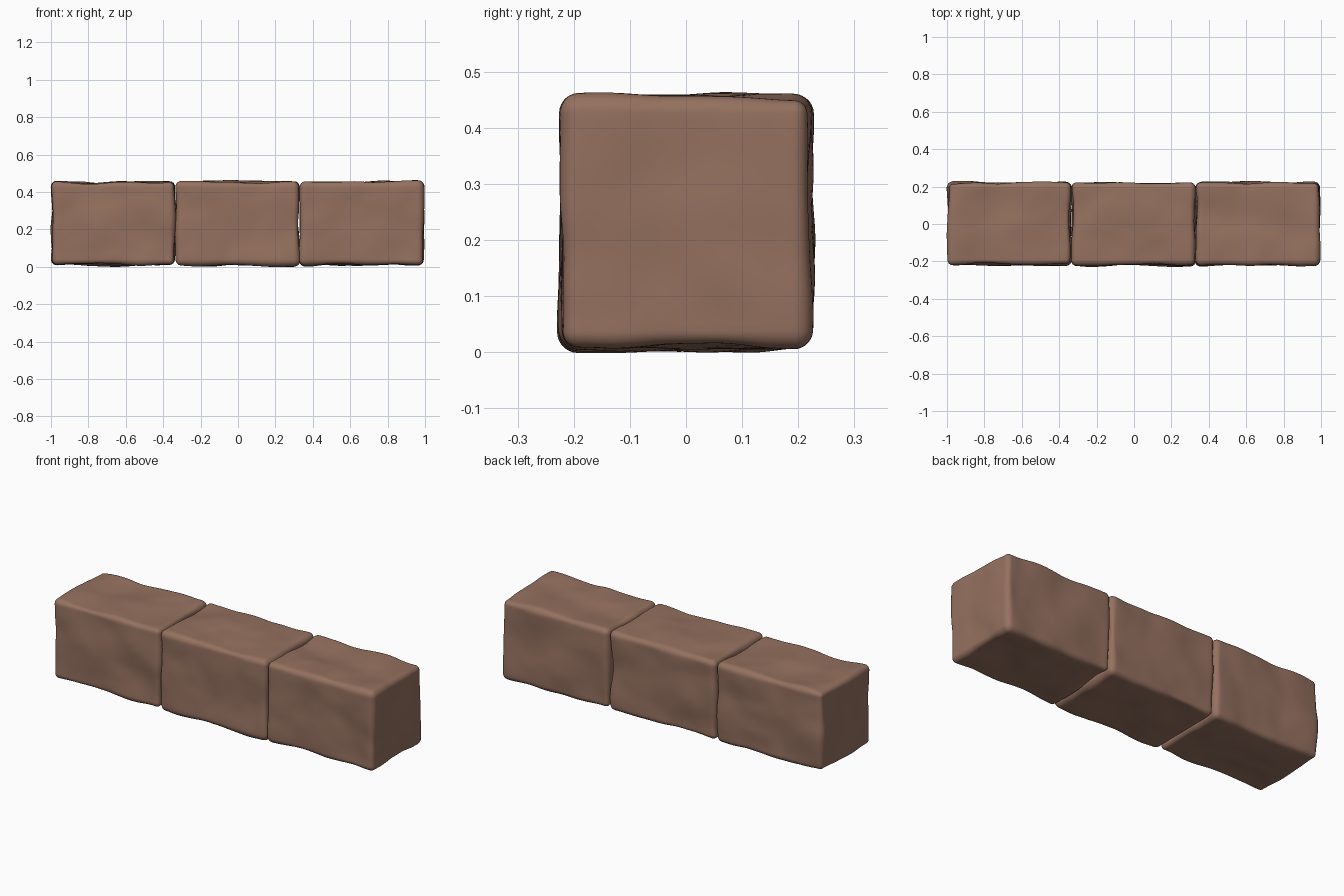
import bpy, bmesh
from mathutils import Vector, noise

if "Cube" in bpy.data.objects:
    bpy.data.objects.remove(bpy.data.objects["Cube"])

HALF = Vector((0.328, 0.2195, 0.2215))   # half size of one block
R = 0.028                                # edge rounding
CUTS, RIM = 39, 4                        # grid density, steps used by the rounding

mat = bpy.data.materials.new("brown_stone")
mat.diffuse_color = (0.30, 0.165, 0.115, 1)
mat.use_nodes = True
mat.node_tree.nodes["Principled BSDF"].inputs["Base Color"].default_value = mat.diffuse_color


def spread(t, half):
    """Concentrate the outer grid steps on the rounded rim."""
    steps = (CUTS + 1) / 2
    k = abs(t) * steps
    flat = steps - RIM
    v = k / flat * (half - R) if k <= flat else half - R + (k - flat) / RIM * R
    return v if t >= 0 else -v


def stone_block(name, x, seed):
    bm = bmesh.new()
    bmesh.ops.create_cube(bm, size=2)
    bmesh.ops.subdivide_edges(bm, edges=bm.edges[:], cuts=CUTS, use_grid_fill=True)
    for v in bm.verts:
        # rounded box
        p = Vector([spread(v.co[i], HALF[i]) for i in range(3)])
        core = Vector([max(-HALF[i] + R, min(HALF[i] - R, p[i])) for i in range(3)])
        n = (p - core).normalized()
        p = core + n * R
        # gentle worn unevenness
        q = p * 4.5 + Vector((seed * 7.3, seed * 3.1, seed * 5.7))
        v.co = p + n * (0.016 * noise.noise(q) + 0.003 * noise.noise(q * 2.3))
    bmesh.ops.recalc_face_normals(bm, faces=bm.faces[:])
    me = bpy.data.meshes.new(name)
    bm.to_mesh(me)
    bm.free()
    me.materials.append(mat)
    me.shade_smooth()
    ob = bpy.data.objects.new(name, me)
    ob.location = (x, 0, 0.232)
    bpy.context.collection.objects.link(ob)


# row of three blocks
for i, name in enumerate(("left_block", "middle_block", "right_block")):
    stone_block(name, -0.667 + i * 0.664, i + 1)
